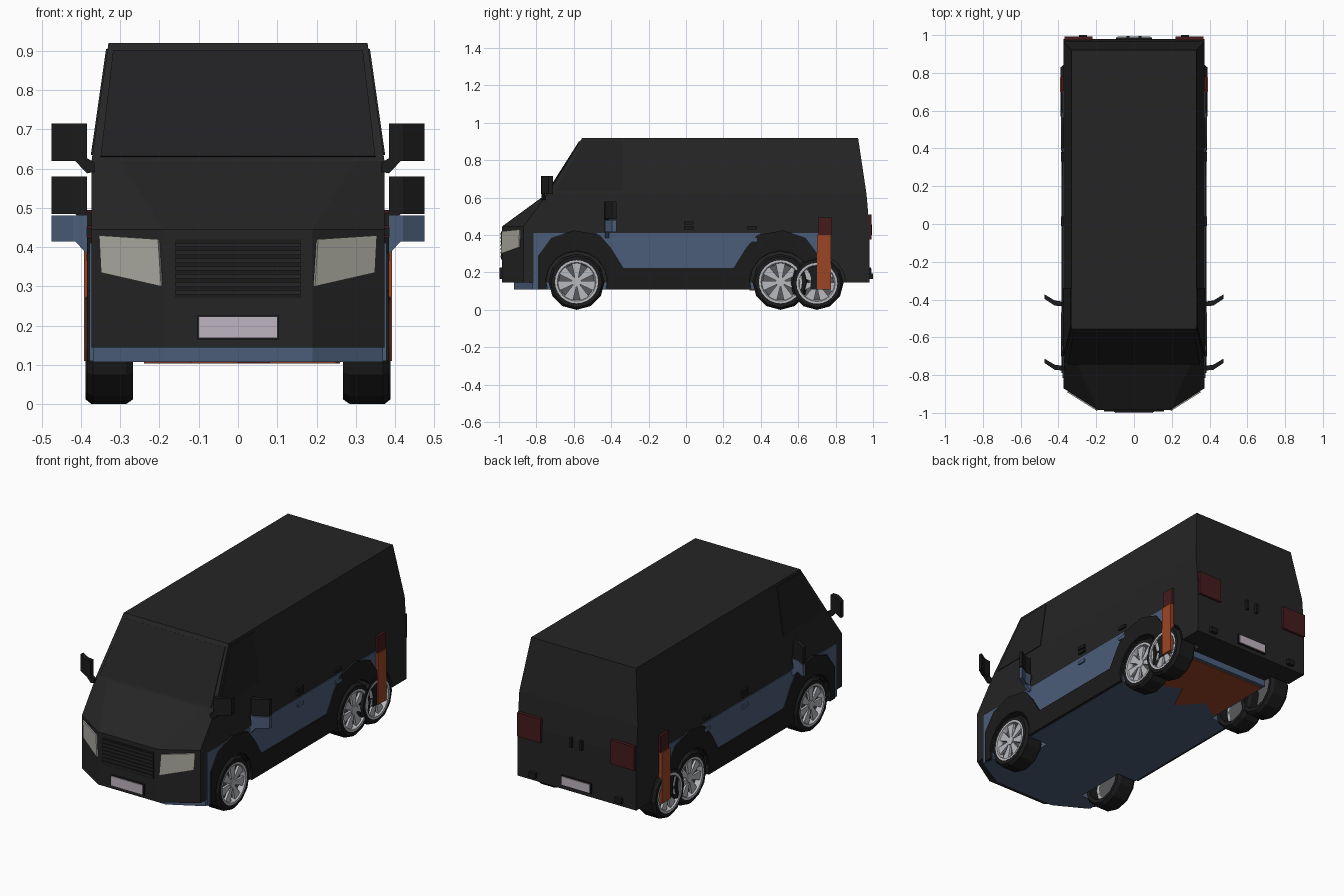
import bpy, bmesh, math
from mathutils import Vector

cube = bpy.data.objects.get("Cube")
if cube:
    bpy.data.objects.remove(cube, do_unlink=True)


def material(name, r, g, b):
    m = bpy.data.materials.new(name)
    m.use_nodes = True
    m.diffuse_color = (r, g, b, 1)
    m.node_tree.nodes["Principled BSDF"].inputs["Base Color"].default_value = (r, g, b, 1)
    return m


BODY = material("charcoal paint", .018, .018, .018)
TRIM = material("black trim", .011, .011, .011)
GLASS = material("dark glass", .015, .015, .016)
BLUE = material("slate blue", .07, .11, .19)
ORANGE = material("burnt orange", .33, .06, .018)
RED = material("dark red lens", .06, .011, .012)
LAMP = material("headlamp lens", .42, .41, .36)
METAL = material("rim silver", .48, .49, .52)
GAP = material("rim shadow grey", .10, .10, .11)
PLATE = material("number plate", .52, .46, .52)


def finish(bm, name, mat):
    bmesh.ops.recalc_face_normals(bm, faces=bm.faces)
    mesh = bpy.data.meshes.new(name)
    bm.to_mesh(mesh)
    bm.free()
    mesh.materials.append(mat)
    ob = bpy.data.objects.new(name, mesh)
    bpy.context.collection.objects.link(ob)
    return ob


def slab(name, pts, push, mat):
    """Polygon in space, thickened along a vector."""
    bm = bmesh.new()
    face = bm.faces.new([bm.verts.new(p) for p in pts])
    ext = bmesh.ops.extrude_face_region(bm, geom=[face], use_keep_orig=True)
    bmesh.ops.translate(bm, vec=push, verts=[v for v in ext["geom"] if isinstance(v, bmesh.types.BMVert)])
    return finish(bm, name, mat)


def pair(name, pts, push, mat):
    """Left slab and its mirrored right twin."""
    for side, s in (("left", 1), ("right", -1)):
        slab(f"{side}_{name}", [(s * x, y, z) for x, y, z in pts], (s * push[0], push[1], push[2]), mat)


def side_panel(name, outline, x0, x1, mat):
    pair(name, [(x0, y, z) for y, z in outline], (x1 - x0, 0, 0), mat)


def rect(a0, a1, b0, b1):
    return [(a0, b0), (a1, b0), (a1, b1), (a0, b1)]


def end_panel(name, x0, x1, z0, z1, y0, y1, mat, both=False):
    pts = [(x, y0, z) for x, z in rect(x0, x1, z0, z1)]
    (pair if both else slab)(name, pts, (0, y1 - y0, 0), mat)


def lathe(name, profile, sides, y, z, mat, s=1):
    """Closed (radius, x) section turned about an axle along x."""
    bm = bmesh.new()
    rings = []
    for i in range(sides):
        a = 2 * math.pi * i / sides - math.pi / 2
        rings.append([bm.verts.new((s * x, y + r * math.cos(a), z + r * math.sin(a))) for r, x in profile])
    n = len(profile)
    for i in range(sides):
        p, q = rings[i], rings[(i + 1) % sides]
        for j in range(n):
            k = (j + 1) % n
            bm.faces.new((p[j], p[k], q[k], q[j]))
    return finish(bm, name, mat)


def disc(name, radius, x0, x1, sides, y, z, mat, s=1):
    pts = []
    for i in range(sides):
        a = 2 * math.pi * i / sides
        pts.append((s * x0, y + radius * math.cos(a), z + radius * math.sin(a)))
    return slab(name, pts, (s * (x1 - x0), 0, 0), mat)


# Body shell: plan outlines stacked by height
# (height, nose half width, nose y, side half width, shoulder y, tail y)
LEVELS = [
    (.145, .19, -.985, .373, -.87, .98),
    (.445, .19, -.985, .373, -.87, .98),
    (.62, .30, -.745, .373, -.74, .965),
    (.92, .30, -.555, .33, -.555, .92),
]
bm = bmesh.new()
loops = []
for z, xn, yn, xs, ys, yt in LEVELS:
    plan = [(-xn, yn), (xn, yn), (xs, ys), (xs, yt), (-xs, yt), (-xs, ys)]
    loops.append([bm.verts.new((x, y, z)) for x, y in plan])
for low, high in zip(loops, loops[1:]):
    for i in range(6):
        j = (i + 1) % 6
        bm.faces.new((low[i], low[j], high[j], high[i]))
bm.faces.new(loops[0])
bm.faces.new(loops[-1])
body = finish(bm, "body_shell", BODY)

# Floor pan
half = [(.19, -.92), (.37, -.82), (.37, .80)]
plan = half + [(-x, y) for x, y in reversed(half)]
floor = slab("floor_pan", [(x, y, .108) for x, y in plan], (0, 0, .04), BLUE)

# Wheel wells
AXLES = [("front", -.585, .15, .385), ("rear", .505, .15, .385), ("tandem", .70, .142, .388)]
for label, y, radius, outer in AXLES:
    for s in (1, -1):
        cutter = disc("well_cutter", radius + .012, .25, .45, 16, y, radius, TRIM, s)
        cutter.hide_render = True
        for target in (body, floor):
            mod = target.modifiers.new("well", "BOOLEAN")
            mod.operation = "DIFFERENCE"
            mod.object = cutter
            bpy.context.view_layer.objects.active = target
            bpy.ops.object.modifier_apply(modifier=mod.name)
        bpy.data.objects.remove(cutter, do_unlink=True)

# Wheels: tyre, rim, spokes and hub
for label, y, r, outer in AXLES:
    for side, s in (("left", 1), ("right", -1)):
        tag = f"{side}_{label}"
        rim = r * .77
        lathe(tag + "_tyre", [(rim, .27), (r - .012, .268), (r, .285), (r, outer - .015),
                              (r - .012, outer), (rim, outer)], 12, y, r, TRIM, s)
        lathe(tag + "_rim", [(rim, outer - .06), (rim, outer + .001), (rim - .012, outer + .001),
                             (rim - .02, outer - .02), (rim - .02, outer - .06)], 24, y, r, METAL, s)
        disc(tag + "_rim_back", rim, outer - .06, outer - .03, 24, y, r, GAP, s)
        disc(tag + "_hub", .025, outer - .03, outer - .004, 12, y, r, METAL, s)
        for i in range(7):
            a = 2 * math.pi * i / 7 + math.pi / 2
            out, across = Vector((0, math.cos(a), math.sin(a))), Vector((0, -math.sin(a), math.cos(a)))
            c = Vector((s * (outer - .022), y, r))
            pts = [c + out * d + across * w for d, w in
                   ((.015, -.008), (rim - .01, -.027), (rim - .01, .027), (.015, .008))]
            slab(f"{tag}_spoke_{i + 1}", pts, (s * .014, 0, 0), METAL)

# Sill cladding with wheel arches, symmetric about the wheelbase middle
MID = -.04
flare = [(-.75, .11), (-.75, .29), (-.68, .385), (-.56, .425), (-.42, .40), (-.36, .33), (-.295, .225)]
arch = []
for i in range(11):
    a = math.radians(-14 + 208 * i / 10)
    arch.append((-.545 + .165 * math.cos(a), .15 + .165 * math.sin(a)))
half_outline = arch[::-1]
left_half = flare
outline = [(MID + d, z) for d, z in left_half]
outline += [(MID - d, z) for d, z in reversed(left_half)]
outline += [(MID - d, z) for d, z in half_outline]
outline += [(MID + d, z) for d, z in reversed(half_outline)]
side_panel("arch_cladding", outline, .365, .385, TRIM)

# Blue lower panels between the arches
side_panel("front_wing_panel", [(-.815, .11), (-.815, .41), (-.64, .41), (-.72, .38), (-.785, .29), (-.785, .11)],
           .37, .378, BLUE)
side_panel("door_panel", [(-.48, .41), (-.40, .33), (-.335, .225), (.255, .225), (.32, .33), (.40, .41)],
           .37, .378, BLUE)
side_panel("rear_wing_panel", [(.56, .41), (.705, .41), (.705, .29), (.64, .385)], .37, .378, BLUE)

# Rear side strip and marker lens
side_panel("rear_strip", rect(.70, .775, .11, .40), .37, .392, ORANGE)
side_panel("side_marker", rect(.705, .78, .40, .495), .365, .386, RED)
slab("rear_floor_plate", [(-.24, .78, .108), (.26, .78, .108), (.25, .42, .108), (.08, .50, .108),
                          (0, .34, .108), (-.12, .46, .108), (-.24, .38, .108)], (0, 0, -.004), ORANGE)


# Glass laid on the sloping faces
def side_x(z):
    return .373 - (z - .62) / .30 * .043


def screen_y(z):
    return -.745 + (z - .62) / .30 * .19


slab("windscreen", [(x, screen_y(z), z) for x, z in ((-.35, .63), (.35, .63), (.318, .9), (-.318, .9))],
     (0, -.004, .002), GLASS)
pair("cab_window", [(side_x(z), y, z) for y, z in ((-.70, .635), (-.34, .635), (-.34, .905), (-.545, .905))],
     (.004, 0, 0), GLASS)

# Headlamps on the slanted nose corners
pair("headlamp", [(x, -.985 + (x - .19) / .183 * .115, z) for x, z in
                  ((.35, .43), (.20, .42), (.192, .30), (.345, .335))], (.004, -.006, 0), LAMP)

# Grille and plates
end_panel("grille", -.16, .16, .27, .42, -.98, -.988, TRIM)
for i in range(7):
    z = .28 + i * .02
    end_panel(f"grille_slat_{i + 1}", -.16, .16, z, z + .011, -.985, -.993, BODY)
end_panel("front_plate_holder", -.105, .105, .165, .226, -.98, -.995, TRIM)
end_panel("front_plate", -.10, .10, .168, .223, -.99, -1, PLATE)
end_panel("rear_plate_holder", -.095, .095, .168, .226, .975, .988, TRIM)
end_panel("rear_plate", -.088, .088, .173, .221, .985, .993, PLATE)

# Tail lamps, rear handles and bumper reflectors
end_panel("tail_lamp", .22, .368, .375, .51, .96, .993, RED, True)
end_panel("rear_handle", .025, .04, .40, .455, .97, .995, TRIM, True)
end_panel("bumper_reflector", .25, .29, .165, .195, .975, 1, TRIM, True)

# Door handles
for i, (y, z, mat) in enumerate([(-.01, .455, TRIM), (-.01, .43, TRIM), (.33, .43, TRIM),
                                 (-.01, .365, BLUE), (.33, .365, BLUE)]):
    side_panel(f"door_handle_{i + 1}", rect(y, y + .05, z, z + .018), .37, .386, mat)

# Mirrors with sloping arms
for label, dy, z0, height, mat in [("upper", 0, .62, .095, TRIM), ("middle", .34, .485, .095, TRIM),
                                   ("lower", .34, .415, .066, BLUE)]:
    shape = [(.385, -.775), (.42, -.772), (.475, -.735), (.475, -.712), (.42, -.745), (.385, -.75)]
    pair(label + "_mirror", [(x, y + dy, z0) for x, y in shape], (0, 0, height), mat)
    arm = [(.365, -.028), (.365, -.005), (.39, .01), (.415, .01), (.415, 0), (.385, -.032)]
    pair(label + "_mirror_arm", [(x, dy - .772, z0 + z) for x, z in arm], (0, .02, 0), mat)
